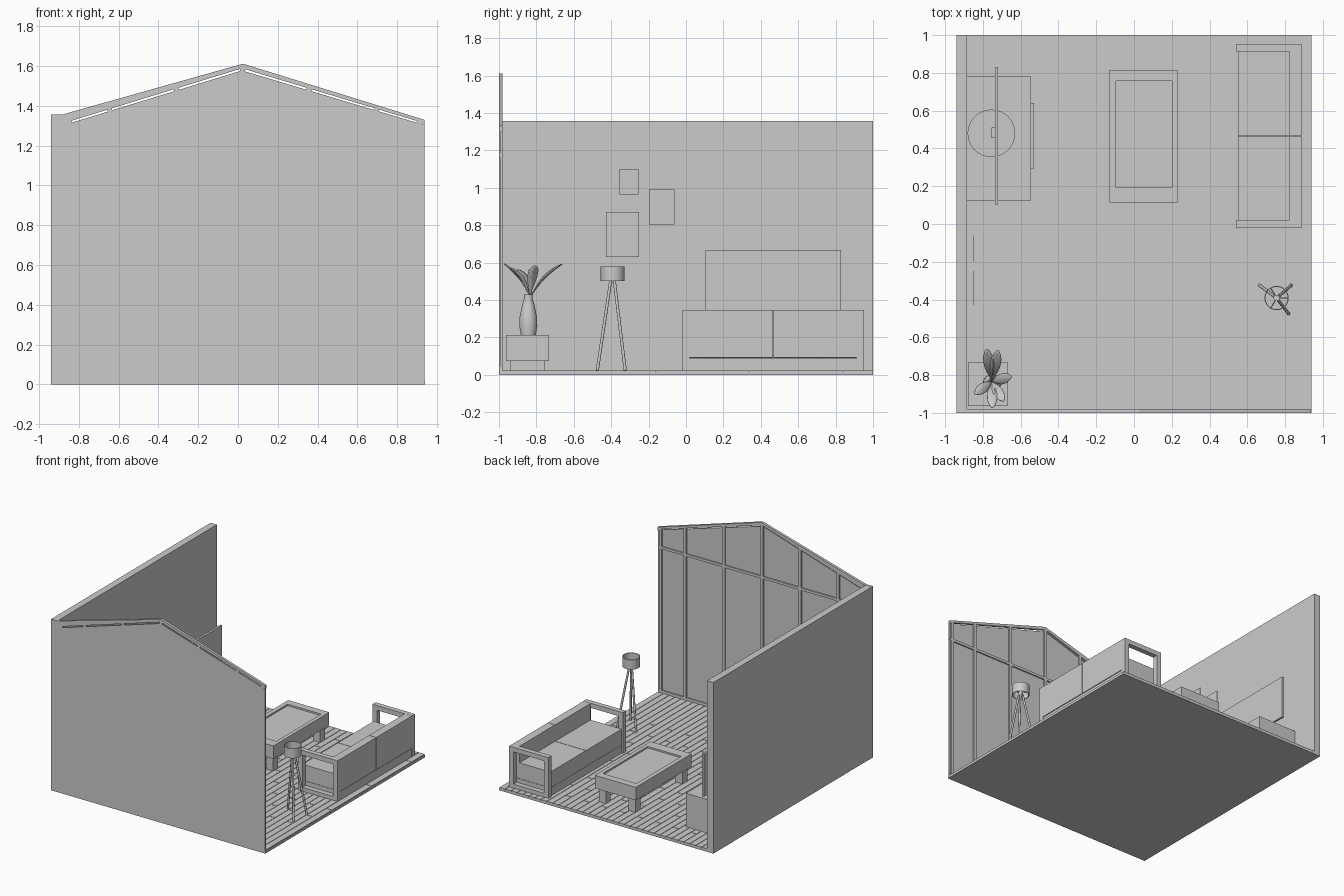
import bpy, bmesh, math
from mathutils import Vector

cube = bpy.data.objects.get("Cube")
if cube:
    bpy.data.objects.remove(cube)

grey = bpy.data.materials.new("plain_grey")
grey.use_nodes = True
grey.diffuse_color = (0.6, 0.6, 0.6, 1)
grey.node_tree.nodes["Principled BSDF"].inputs["Base Color"].default_value = (0.6, 0.6, 0.6, 1)


def finish(name, bm, smooth=False):
    bmesh.ops.recalc_face_normals(bm, faces=bm.faces)
    mesh = bpy.data.meshes.new(name)
    bm.to_mesh(mesh)
    bm.free()
    mesh.materials.append(grey)
    ob = bpy.data.objects.new(name, mesh)
    bpy.context.collection.objects.link(ob)
    if smooth:
        bpy.context.view_layer.objects.active = ob
        bpy.ops.object.select_all(action='DESELECT')
        ob.select_set(True)
        bpy.ops.object.shade_smooth_by_angle(angle=math.radians(40))
    return ob


def add_box(bm, xs, ys, zs):
    verts = bmesh.ops.create_cube(bm, size=1)["verts"]
    for v in verts:
        v.co = [lo + (c + 0.5) * (hi - lo) for c, (lo, hi) in zip(v.co, (xs, ys, zs))]


def boxes(name, *specs):
    bm = bmesh.new()
    for spec in specs:
        add_box(bm, *spec)
    return finish(name, bm)


def prism(name, outline, y0, y1):
    # Extrude an x-z outline along y
    bm = bmesh.new()
    face = bm.faces.new([bm.verts.new((x, y0, z)) for x, z in outline])
    new = bmesh.ops.extrude_face_region(bm, geom=[face])["geom"]
    for v in new:
        if isinstance(v, bmesh.types.BMVert):
            v.co.y = y1
    return finish(name, bm)


def lathe(name, profile, centre, steps=32):
    bm = bmesh.new()
    pts = [bm.verts.new((r, 0, z)) for r, z in profile]
    edges = [bm.edges.new(p) for p in zip(pts, pts[1:])]
    bmesh.ops.spin(bm, geom=pts + edges, cent=(0, 0, 0), axis=(0, 0, 1),
                   angle=math.tau, steps=steps)
    bmesh.ops.remove_doubles(bm, verts=bm.verts, dist=0.0002)
    bmesh.ops.translate(bm, verts=bm.verts, vec=centre)
    return finish(name, bm, True)


def rod(name, a, b, r):
    a, b = Vector(a), Vector(b)
    bm = bmesh.new()
    bmesh.ops.create_cone(bm, cap_ends=True, segments=12, radius1=r, radius2=r, depth=(b - a).length)
    bm.transform((b - a).to_track_quat('Z', 'Y').to_matrix().to_4x4())
    bmesh.ops.translate(bm, verts=bm.verts, vec=(a + b) / 2)
    return finish(name, bm, True)


FLOOR = 0.024

# Floor slab and staggered planks
boxes("floor_slab", ((-0.94, 0.94), (-1, 1), (0, 0.018)))
planks, count = [], 36
width = 1.88 / count
for i in range(count):
    x = -0.94 + i * width
    cuts = [-1] + [-1 + 0.5 * k + 0.17 * (i % 3) for k in range(1, 4)] + [1]
    for y0, y1 in zip(cuts, cuts[1:]):
        planks.append(((x, x + width - 0.004), (y0, y1 - 0.004 * (y1 < 1)), (0.016, FLOOR)))
boxes("floor_planks", *planks)

# Plain side wall
boxes("side_wall", ((-0.94, -0.885), (-1, 1), (0, 1.356)))

# Gable wall: thin panel, rafters with a slit beneath, glazing bars
prism("gable_panel", [(-0.94, 0), (0.937, 0), (0.937, 1.304), (0.02, 1.578),
                      (-0.842, 1.314), (-0.94, 1.314)], -1, -0.99)
prism("gable_rafters", [(-0.94, 1.312), (-0.842, 1.314), (-0.842, 1.324), (0.02, 1.589),
                        (0.9, 1.324), (0.937, 1.302), (0.937, 1.33), (0.025, 1.612),
                        (-0.882, 1.357), (-0.94, 1.357)], -1, -0.98)
bars = [((x - 0.012, x + 0.012), (-1, -0.98), (0.01, 1.595 - 0.305 * abs(x - 0.025)))
        for x in (-0.85, -0.645, -0.31, 0.022, 0.357, 0.697, 0.912)]
bars += [((-0.9, 0.93), (-0.995, -0.98), z) for z in ((1.165, 1.185), (0.01, 0.045))]
boxes("glazing_bars", *bars)

# Sofa: open frame arms, base, two seats, two backs
for name, y in (("sofa_arm_front", -0.02), ("sofa_arm_back", 0.912)):
    ys = (y, y + 0.04)
    boxes(name, ((0.54, 0.58), ys, (FLOOR, 0.347)), ((0.846, 0.886), ys, (FLOOR, 0.347)),
          ((0.54, 0.886), ys, (0.31, 0.347)), ((0.54, 0.886), ys, (FLOOR, 0.055)))
boxes("sofa_base", ((0.55, 0.884), (0.02, 0.912), (FLOOR, 0.088)))
for i in range(2):
    ys = (0.02 + 0.448 * i, 0.464 + 0.448 * i)
    boxes("sofa_seat", ((0.55, 0.822), ys, (0.09, 0.215)))
    boxes("sofa_back", ((0.822, 0.886), ys, (0.092, 0.346)))

# Coffee table with a sunken top
boxes("coffee_table_body", ((-0.13, 0.23), (0.115, 0.814), (0.135, 0.225)))
boxes("coffee_table_rim",
      ((-0.13, -0.095), (0.115, 0.814), (0.22, 0.238)), ((0.2, 0.23), (0.115, 0.814), (0.22, 0.238)),
      ((-0.1, 0.205), (0.115, 0.194), (0.22, 0.238)), ((-0.1, 0.205), (0.756, 0.814), (0.22, 0.238)))
boxes("coffee_table_legs", *[((x, x + 0.06), (y, y + 0.06), (FLOOR, 0.14))
                             for x in (-0.11, 0.15) for y in (0.14, 0.73)])

# Media unit and screen
boxes("media_unit", ((-0.885, -0.546), (0.125, 0.78), (FLOOR, 0.29)))
boxes("media_drawer", ((-0.55, -0.53), (0.295, 0.64), (0.1, 0.22)))
boxes("screen", ((-0.737, -0.72), (0.103, 0.83), (0.33, 0.668)))
boxes("screen_neck", ((-0.755, -0.735), (0.455, 0.51), (0.295, 0.45)))
lathe("screen_foot", [(0, 0.288), (0.126, 0.288), (0.126, 0.302), (0, 0.302)], (-0.755, 0.48, 0))

# Three thin pictures held off the wall
for y0, y1, z0, z1 in ((-0.356, -0.254, 0.965, 1.1), (-0.198, -0.062, 0.805, 0.99),
                       (-0.428, -0.25, 0.63, 0.87)):
    boxes("picture", ((-0.85, -0.846), (y0, y1), (z0, z1)))

# Tripod lamp
LX, LY = 0.755, -0.392
lathe("lamp_shade", [(0.059, 0.503), (0.064, 0.503), (0.064, 0.58), (0.059, 0.58), (0.059, 0.503)],
      (LX, LY, 0))
lathe("lamp_socket", [(0, 0.49), (0.016, 0.49), (0.016, 0.53), (0, 0.53)], (LX, LY, 0), 16)
for x, y in ((0.665, -0.325), (0.832, -0.325), (0.818, -0.474)):
    top = Vector((LX, LY, 0.51)) + 0.12 * Vector((x - LX, y - LY, 0))
    rod("lamp_leg", (x, y, FLOOR), top, 0.008)
for k in range(3):
    a = math.tau * k / 3
    rod("shade_strut", (LX, LY, 0.52), (LX + 0.06 * math.cos(a), LY + 0.06 * math.sin(a), 0.52), 0.003)

# Side table
boxes("side_table_top", ((-0.878, -0.668), (-0.963, -0.733), (0.073, 0.214)))
boxes("side_table_base", ((-0.85, -0.695), (-0.937, -0.756), (FLOOR, 0.075)))

# Vase and broad leaves
lathe("vase", [(0, 0.212), (0.04, 0.212), (0.048, 0.26), (0.046, 0.31), (0.034, 0.37),
               (0.022, 0.41), (0.024, 0.43), (0.018, 0.43), (0.015, 0.38), (0, 0.37)],
      (-0.752, -0.843, 0))


def leaf(name, tip):
    root, tip = Vector((-0.752, -0.835, 0.415)), Vector(tip)
    along = tip - root
    side = along.cross(Vector((0, 0, 1))).normalized()
    lift = side.cross(along).normalized()
    rows = []
    bm = bmesh.new()
    for t, w in ((0, .004), (.2, .008), (.4, .02), (.6, .027), (.8, .026), (.93, .016), (1, .003)):
        mid = root + along * t + lift * 0.015 * math.sin(math.pi * t)
        rows.append([bm.verts.new(mid + side * w * s + lift * 0.3 * w * abs(s)) for s in (-1, 0, 1)])
    for a, b in zip(rows, rows[1:]):
        for j in range(2):
            bm.faces.new((a[j], a[j + 1], b[j + 1], b[j]))
    ob = finish(name, bm, True)
    ob.modifiers.new("thickness", 'SOLIDIFY').thickness = 0.004


for tip in ((-0.78, -0.663, 0.593), (-0.72, -0.67, 0.59), (-0.65, -0.806, 0.585),
            (-0.69, -0.94, 0.57), (-0.75, -0.975, 0.592), (-0.845, -0.9, 0.56)):
    leaf("leaf", tip)
